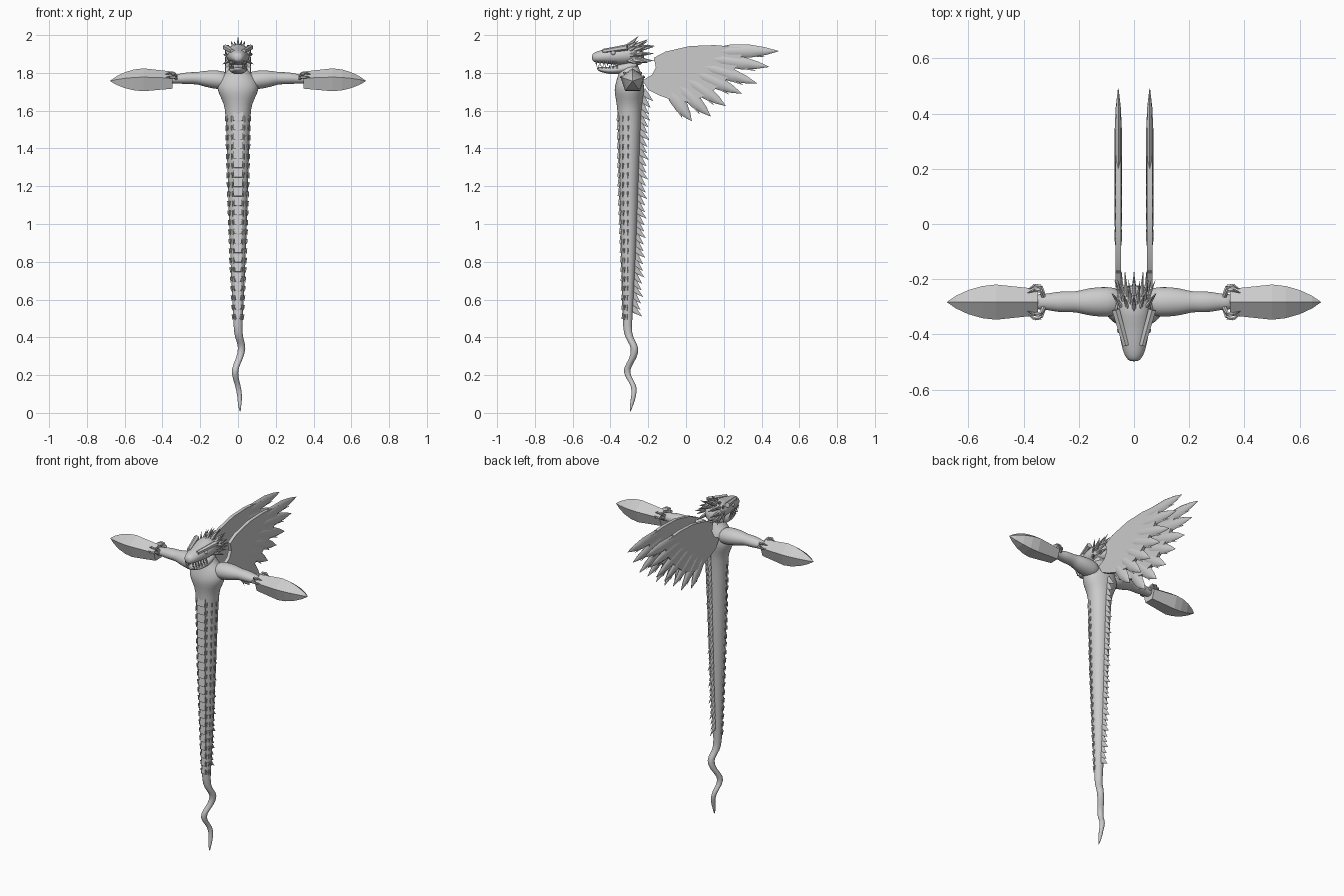
import bpy, bmesh, math
from mathutils import Vector, Matrix

cube = bpy.data.objects.get("Cube")
if cube:
    bpy.data.objects.remove(cube)

grey = bpy.data.materials.new("stone grey")
grey.use_nodes = True
GREY = (0.6, 0.6, 0.6, 1)
grey.diffuse_color = GREY
grey.node_tree.nodes["Principled BSDF"].inputs["Base Color"].default_value = GREY

X, Y, Z = Vector((1, 0, 0)), Vector((0, 1, 0)), Vector((0, 0, 1))


def finish(name, bm, mirror=False, subdivide=0, angle=40):
    """Turn a bmesh into an object, mirrored over x when asked."""
    bmesh.ops.recalc_face_normals(bm, faces=bm.faces)
    mesh = bpy.data.meshes.new(name)
    bm.to_mesh(mesh)
    bm.free()
    mesh.materials.append(grey)
    obj = bpy.data.objects.new(name, mesh)
    bpy.context.collection.objects.link(obj)
    if mirror:
        obj.modifiers.new("mirror", "MIRROR").use_mirror_merge = False
    if subdivide:
        obj.modifiers.new("smooth", "SUBSURF").levels = subdivide
        obj.modifiers["smooth"].render_levels = subdivide
    bpy.ops.object.select_all(action="DESELECT")
    obj.select_set(True)
    bpy.context.view_layer.objects.active = obj
    if angle:
        bpy.ops.object.shade_smooth_by_angle(angle=math.radians(angle))
    return obj


def loft(bm, rings, u, v, sides=16):
    """Skin elliptical rings given as (centre, radius along u, radius along v)."""
    rows = []
    for centre, a, b in rings:
        turns = [math.tau * i / sides for i in range(sides)]
        rows.append([bm.verts.new(Vector(centre) + u * a * math.sin(t) + v * b * math.cos(t))
                     for t in turns])
    for low, high in zip(rows, rows[1:]):
        for i in range(sides):
            j = (i + 1) % sides
            bm.faces.new((low[i], low[j], high[j], high[i]))
    bm.faces.new(rows[0])
    bm.faces.new(rows[-1])


def spike(bm, base, tip, radius, flat=1.0, sides=6, end=0.0):
    """Cone from base to tip, flattened sideways."""
    base, tip = Vector(base), Vector(tip)
    d = tip - base
    m = (Matrix.Translation((base + tip) / 2) @ d.to_track_quat("Z", "Y").to_matrix().to_4x4()
         @ Matrix.Diagonal((flat, 1, 1, 1)))
    bmesh.ops.create_cone(bm, cap_ends=True, segments=sides, radius1=radius,
                          radius2=end, depth=d.length, matrix=m)


# Serpentine body: z, half width, half depth, centre y
BODY = [(1.86, .04, .045, -.30), (1.81, .05, .055, -.30), (1.78, .095, .068, -.295),
        (1.73, .115, .08, -.30), (1.69, .105, .08, -.30), (1.64, .076, .068, -.30),
        (1.58, .065, .063, -.30), (1.2, .055, .053, -.305), (.8, .041, .039, -.305),
        (.5, .026, .026, -.31)]
# Tail curl: z, x, y, radius
TAIL = [(.42, 0, -.31, .022), (.38, .012, -.29, .021), (.345, .023, -.268, .02),
        (.29, .01, -.277, .019), (.235, -.018, -.318, .018), (.19, -.015, -.308, .016),
        (.145, 0, -.272, .015), (.09, .01, -.276, .013), (.045, .008, -.288, .01),
        (.005, .012, -.295, .002)]


def body_at(z):
    for a, b in zip(BODY, BODY[1:]):
        if a[0] >= z >= b[0]:
            t = (a[0] - z) / (a[0] - b[0])
            return [p + (q - p) * t for p, q in zip(a[1:], b[1:])]
    return BODY[-1][1:]


bm = bmesh.new()
loft(bm, [((0, cy, z), a, b) for z, a, b, cy in BODY]
     + [((x, y, z), r, r) for z, x, y, r in TAIL], X, Y)
finish("body_and_tail", bm, subdivide=1, angle=60)

# Row of swept spines down the back
bm = bmesh.new()
COUNT = 34
for i in range(COUNT):
    z = 1.7 - 1.14 * i / (COUNT - 1)
    a, b, cy = body_at(z)
    out = .05 if i % 3 else .06
    spike(bm, (0, cy + b - .012, z), (0, cy + b + out - .012, z - .05), .024, .35)
finish("back_spines", bm, angle=30)

# Overlapping belly plates and small flank scales
bm = bmesh.new()
flank = bmesh.new()
for i in range(22):
    z = 1.57 - .05 * i
    a, b, cy = body_at(z)
    m = (Matrix.Translation((0, cy - b + .004, z)) @ Matrix.Rotation(math.radians(-8), 4, "X")
         @ Matrix.Diagonal((a * .85, .012, .046, 1)))
    bmesh.ops.create_cube(bm, size=1, matrix=m)
    for side in (.55, 1, 1.5):
        sx, sy = a * math.sin(side), -b * math.cos(side)
        spike(flank, (sx * .93, cy + sy * .93, z), (sx * 1.06, cy + sy * 1.06, z - .03), .009, .6)
finish("belly_plates", bm, angle=30)
finish("flank_scales", flank, mirror=True, angle=30)

# Skull and lower jaw, built along y: y, z, half width, half height
SKULL = [(-.498, 1.882, .014, .014), (-.488, 1.882, .028, .026), (-.46, 1.885, .042, .034),
         (-.41, 1.889, .052, .041), (-.36, 1.89, .062, .05), (-.31, 1.9, .066, .058),
         (-.26, 1.89, .054, .055), (-.22, 1.88, .025, .03)]
JAW = [(-.472, 1.824, .012, .006), (-.455, 1.818, .028, .013), (-.41, 1.812, .04, .019),
       (-.36, 1.817, .049, .025), (-.3, 1.83, .05, .035), (-.25, 1.85, .04, .035)]
for name, rows in (("skull", SKULL), ("lower_jaw", JAW)):
    bm = bmesh.new()
    loft(bm, [((0, y, z), a, b) for y, z, a, b in rows], X, Z)
    finish(name, bm, subdivide=1, angle=60)

# Teeth, brow ridges and eyes
bm = bmesh.new()
for i in range(6):
    y, x = -.475 + .02 * i, .024 + .004 * i
    spike(bm, (x, y, 1.862), (x, y, 1.832), .006)
    spike(bm, (x, y + .01, 1.822), (x, y + .01, 1.845), .005)
finish("teeth", bm, mirror=True)
bm = bmesh.new()
spike(bm, (.03, -.44, 1.915), (.066, -.31, 1.935), .012, end=.016)
finish("brow_ridge", bm, mirror=True)
bm = bmesh.new()
bmesh.ops.create_uvsphere(bm, u_segments=12, v_segments=8, radius=.012,
                          matrix=Matrix.Translation((.05, -.385, 1.905)))
finish("eye", bm, mirror=True)

# Crown of swept spikes: base y, tip y, reach, count
bm = bmesh.new()
for yb, yt, reach, count in ((-.31, -.25, .106, 9), (-.285, -.2, .092, 8), (-.26, -.165, .062, 7)):
    for i in range(count):
        t = math.radians(-115 + 230 * i / (count - 1))
        s, c = math.sin(t), math.cos(t)
        far = reach * (1 if i % 2 == 0 else .88)
        spike(bm, (.045 * s, yb, 1.89 + .045 * c), (far * .86 * s, yt, 1.89 + far * c), .017, .6)
finish("head_spikes", bm, angle=30)

# Arms: x, z, half depth, half height
ARM = [(.04, 1.755, .05, .045), (.1, 1.763, .056, .052), (.15, 1.767, .053, .047),
       (.19, 1.77, .044, .04), (.215, 1.772, .037, .032), (.26, 1.772, .04, .033),
       (.3, 1.77, .033, .028), (.325, 1.768, .028, .024), (.36, 1.765, .032, .024)]
bm = bmesh.new()
loft(bm, [((x, -.282, z), a, b) for x, z, a, b in ARM], Y, Z)
finish("arm", bm, mirror=True, subdivide=1, angle=60)

# Five-sided pointed pods over the hands
POD = [(.347, .05), (.5, .067), (.55, .061), (.6, .046), (.645, .024), (.677, .001)]
bm = bmesh.new()
loft(bm, [((x, -.283, 1.757), r, r) for x, r in POD], Y, Z, sides=5)
finish("hand_pod", bm, mirror=True, angle=0)

# Fingers hooked over each pod's rim
bm = bmesh.new()
for degrees in (-75, -45, 45, 75):
    t = math.radians(degrees)
    knots = [(.325, .02), (.337, .058), (.36, .062), (.385, .047)]
    pts = [(x, -.283 + r * math.sin(t), 1.765 + r * .8 * math.cos(t)) for x, r in knots]
    for k in range(3):
        spike(bm, pts[k], pts[k + 1], .009 - .001 * k, end=.007 if k < 2 else .001)
finish("fingers", bm, mirror=True, angle=30)

# Wing blade, a flat outline in the yz plane
OUTLINE = [(-.23, 1.76), (-.18, 1.79), (-.16, 1.83), (-.17, 1.88), (-.11, 1.912), (.02, 1.942),
           (.15, 1.947), (.3, 1.935), (.29, 1.87), (.23, 1.78), (.12, 1.685), (.02, 1.645),
           (-.07, 1.655), (-.14, 1.68), (-.2, 1.71)]
bm = bmesh.new()
face = bm.faces.new([bm.verts.new((.047, y, z)) for y, z in OUTLINE])
ext = bmesh.ops.extrude_face_region(bm, geom=[face])
bmesh.ops.translate(bm, verts=[g for g in ext["geom"] if isinstance(g, bmesh.types.BMVert)],
                    vec=(.02, 0, 0))
finish("wing_blade", bm, mirror=True, angle=30)

# Leaf-shaped feathers fanning from the wing blade
TIPS = [(.49, 1.915), (.44, 1.832), (.375, 1.745), (.295, 1.69), (.21, 1.625),
        (.13, 1.57), (.03, 1.545)]
bm = bmesh.new()
for i, tip in enumerate(TIPS):
    f = i / (len(TIPS) - 1)
    root = Vector((.057, .12 - .22 * f, 1.915 - .19 * f))
    d = Vector((.057, *tip)) - root
    across = d.cross(X).normalized()
    loft(bm, [(root + d * t, w, .013 * h) for t, w, h in
              ((0, .012, .6), (.3, .034, 1), (.6, .034, 1), (.82, .02, .7), (1, .001, .1))],
         across, X, sides=8)
    # barb that notches the feather's lower edge
    side = across if across.z < 0 else -across
    spike(bm, root + d * .45 + side * .012, root + d * .82 + side * .032, .02, .4)
finish("wing_feathers", bm, mirror=True, angle=40)
